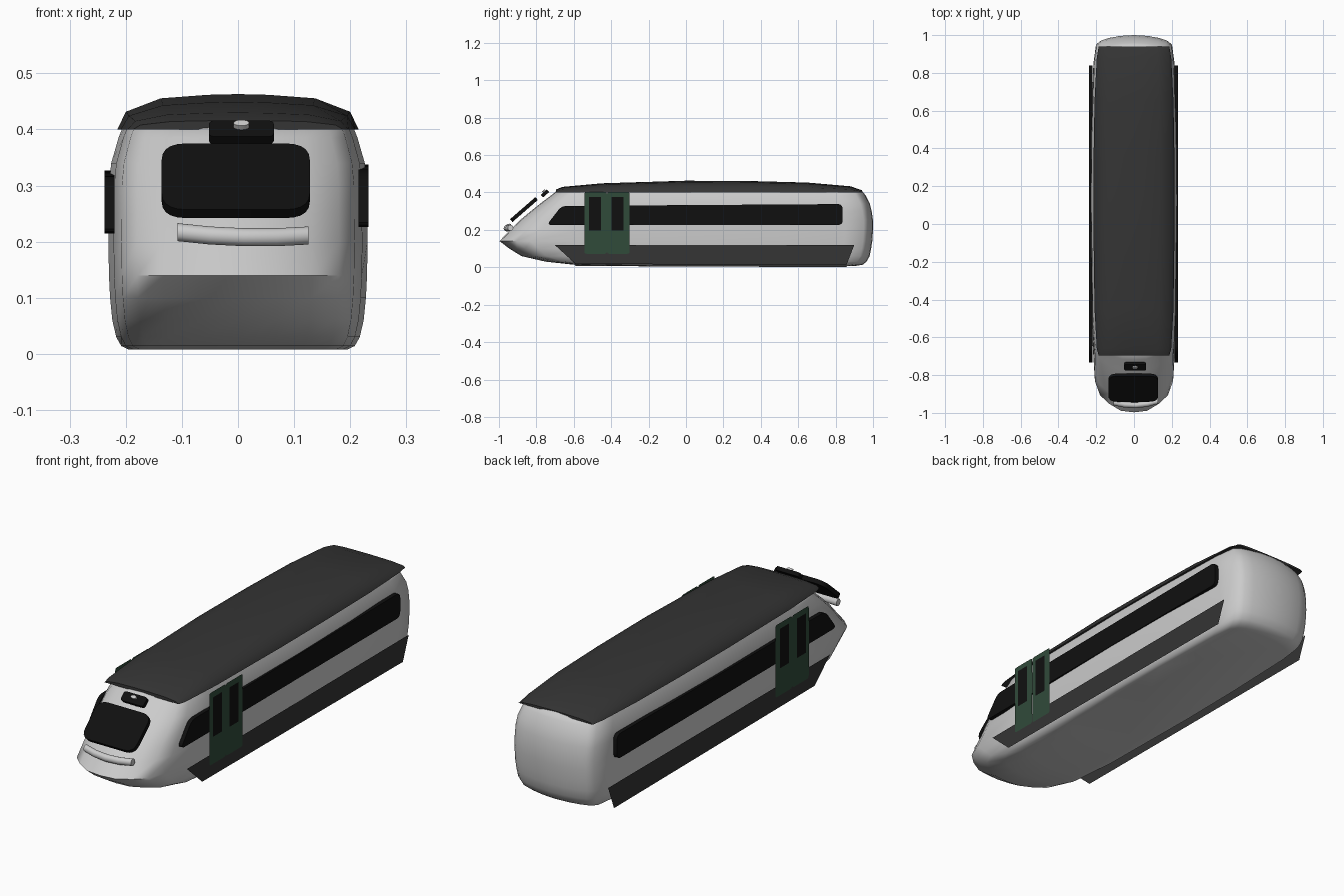
import bpy, bmesh, math
from mathutils import Vector

if "Cube" in bpy.data.objects:
    bpy.data.objects.remove(bpy.data.objects["Cube"])


def material(name, rgb):
    m = bpy.data.materials.new(name)
    m.diffuse_color = (*rgb, 1)
    m.use_nodes = True
    m.node_tree.nodes["Principled BSDF"].inputs["Base Color"].default_value = m.diffuse_color
    return m


GREY = material("roof_grey", (0.035, 0.035, 0.035))
BLACK = material("glass_black", (0.005, 0.005, 0.005))
GREEN = material("door_green", (0.03, 0.07, 0.042))
SHELL = material("shell_silver", (0.65, 0.65, 0.65))


def finish(name, bm, mat, angle=None):
    bmesh.ops.recalc_face_normals(bm, faces=bm.faces)
    me = bpy.data.meshes.new(name)
    bm.to_mesh(me)
    bm.free()
    ob = bpy.data.objects.new(name, me)
    bpy.context.collection.objects.link(ob)
    me.materials.append(mat)
    if angle:
        bpy.ops.object.select_all(action='DESELECT')
        ob.select_set(True)
        bpy.context.view_layer.objects.active = ob
        bpy.ops.object.shade_smooth_by_angle(angle=math.radians(angle))
    return ob


def loft(name, rings, mat, closed=True, angle=60):
    bm = bmesh.new()
    vs = [[bm.verts.new(p) for p in r] for r in rings]
    n = len(rings[0])
    for a, b in zip(vs, vs[1:]):
        for i in range(n if closed else n - 1):
            j = (i + 1) % n
            bm.faces.new((a[i], a[j], b[j], b[i]))
    bm.faces.new(vs[0])
    bm.faces.new(vs[-1])
    return finish(name, bm, mat, angle)


def rounded(pts, r, seg=5):
    """Round the corners of a 2D polygon."""
    out = []
    pts = [Vector(p) for p in pts]
    for i, p in enumerate(pts):
        a = p + (pts[i - 1] - p).normalized() * r
        b = p + (pts[(i + 1) % len(pts)] - p).normalized() * r
        for k in range(seg + 1):
            t = k / seg
            out.append(a * (1 - t) ** 2 + p * 2 * t * (1 - t) + b * t * t)
    return out


def plate(name, pts, origin, u, v, depth, mat):
    """Flat outline in the u/v plane, extruded along the plane normal."""
    o, u, v = Vector(origin), Vector(u).normalized(), Vector(v).normalized()
    n = u.cross(v) * depth
    base = [o + u * p[0] + v * p[1] for p in pts]
    if depth:
        return loft(name, [base, [p + n for p in base]], mat, angle=35)
    bm = bmesh.new()
    bm.faces.new([bm.verts.new(p) for p in base])
    return finish(name, bm, mat)


def rect(x0, x1, y0, y1):
    return [(x0, y0), (x1, y0), (x1, y1), (x0, y1)]


# Body shell: stacked plan outlines (z, half width, front y, rear y, nose roundness)
slices = [(.008, .195, -.30, .91, .5), (.014, .208, -.60, .945, .5), (.03, .217, -.75, .965, .6),
          (.06, .224, -.88, .982, .8), (.10, .228, -.945, .99, .95), (.14, .23, -.997, .996, 1),
          (.20, .231, -.94, 1, 1), (.25, .23, -.89, 1, .9), (.30, .23, -.83, .993, .8),
          (.34, .226, -.78, .983, .7), (.385, .213, -.72, .96, .55), (.41, .203, -.69, .94, .45)]
nose = [(0, 0), (.3, .008), (.57, .045), (.78, .09), (.9, .165), (.96, .39)]
tail = [(.985, .5), (.93, .15), (.87, .05), (.75, .028), (.57, .015), (.3, .004), (0, 0)]
rings = []
for z, w, yf, yr, k in slices:
    half = [(w * f, yf + d * k) for f, d in nose] + [(w, .12)] + [(w * f, yr - d) for f, d in tail]
    outline = half + [(-x, y) for x, y in half[-2:0:-1]]
    rings.append([(x, y, z) for x, y in outline])
loft("body_shell", rings, SHELL)

# Roof: arched cross-sections along the length (y, half width, top z)
arch = [(1, 0), (.93, .5), (.64, .88), (.25, .98), (0, 1)]
arch += [(-x, z) for x, z in arch[-2::-1]]
stations = [(-.695, .187, .416), (-.66, .197, .43), (-.45, .209, .449), (0, .215, .463),
            (.35, .214, .461), (.65, .209, .453), (.88, .197, .433), (.94, .187, .412)]
loft("roof", [[(x * w, y, .40 + f * (h - .40)) for x, f in arch] for y, w, h in stations], GREY)

# Side fittings, one set per side; the left set sits slightly lower and further out
Y, Z = (0, 1, 0), (0, 0, 1)
for side, s, dz, dx in (("right", 1, 0, 0), ("left", -1, -.011, .005)):
    # Long window band with a slanted front end
    band = rounded([(-.745, .226), (.838, .226), (.838, .338), (-.665, .328)], .028)
    plate(f"{side}_window_band", band, (s * (.215 + dx), 0, dz), Y, Z, s * .018, BLACK)
    # Lower skirt panel
    skirt = [(-.70, .118), (-.59, .018), (.858, .012), (.90, .12)]
    plate(f"{side}_skirt", skirt, (s * (.232 + dx), 0, dz), Y, Z, 0, GREY)
    # Double door with tall panes
    for i, y0 in enumerate((-.543, -.422)):
        x = .235 + dx
        leaf = rounded(rect(y0, y0 + .12, .072, .402), .012, 3)
        plate(f"{side}_door_leaf_{i + 1}", leaf, (s * x, 0, dz), Y, Z, 0, GREEN)
        pane = rect(y0 + .024, y0 + .088, .197, .377)
        plate(f"{side}_door_pane_{i + 1}", pane, (s * (x + .002), 0, dz), Y, Z, 0, BLACK)

# Windscreen and marker light housing on the sloped nose
X, SLOPE = (1, 0, 0), (0, .145, .126)
plate("windscreen", rounded(rect(-.132, .132, -.09, .09), .045),
      (-.004, -.86, .301), X, SLOPE, .02, BLACK)
plate("marker_housing", rounded(rect(-.058, .058, -.022, .022), .012),
      (.006, -.748, .388), X, SLOPE, .018, BLACK)
lens = [(.014 * math.cos(a * math.pi / 8), .008 * math.sin(a * math.pi / 8)) for a in range(16)]
plate("marker_lens", lens, (.006, -.749, .396), X, SLOPE, .021, SHELL)

# Slightly curved light bar under the windscreen
path = [(-.108, -.945, .217), (-.05, -.957, .211), (.01, -.96, .208), (.07, -.953, .208), (.126, -.938, .211)]
bar = []
for i, p in enumerate(path):
    bar.append([(p[0], p[1] + .015 * math.cos(a * math.pi / 6), p[2] + .016 * math.sin(a * math.pi / 6))
                for a in range(12)])
loft("light_bar", bar, SHELL, angle=40)
